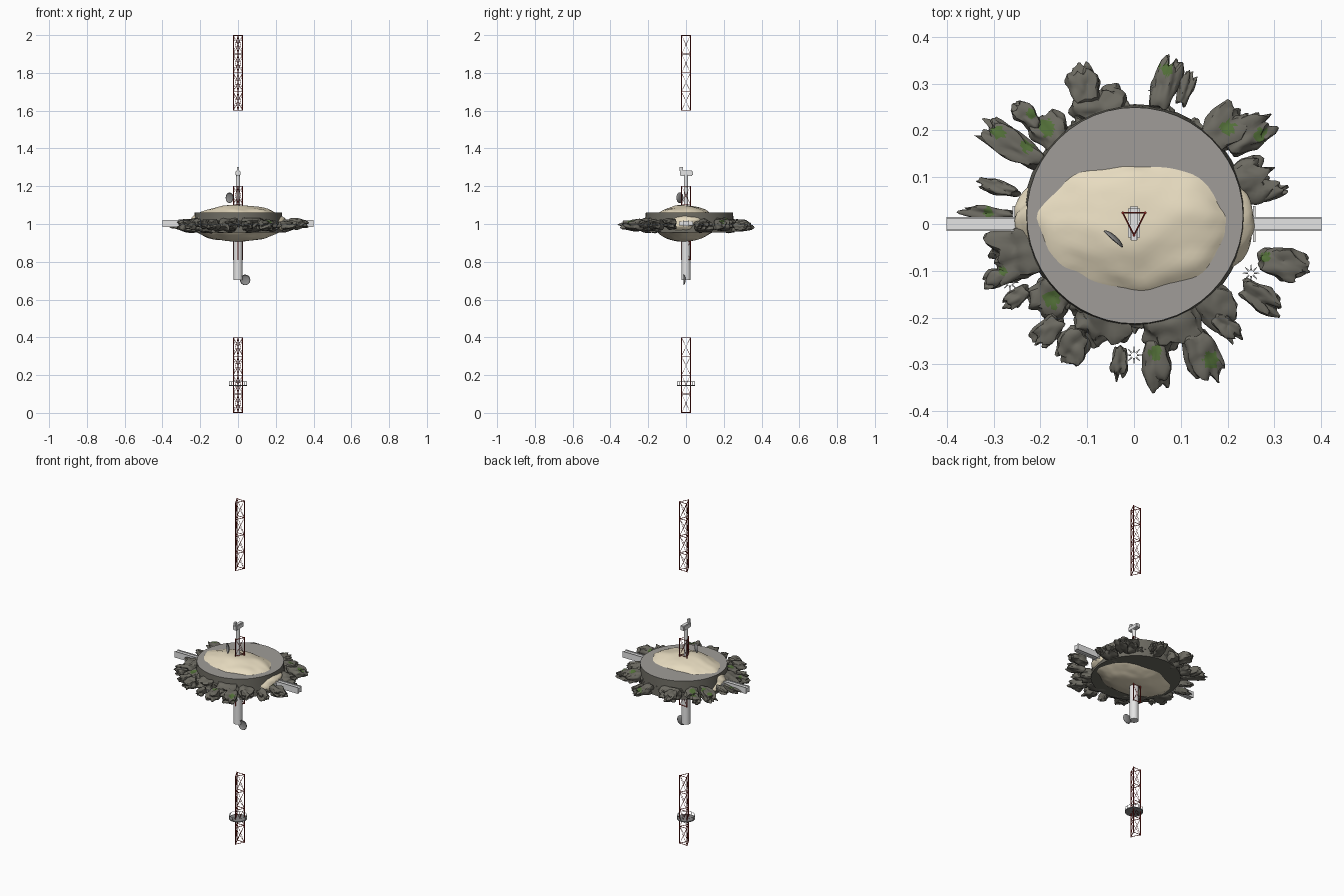
import bpy, bmesh, math, random
from mathutils import Vector, Matrix, noise

random.seed(7)
if "Cube" in bpy.data.objects:
    bpy.data.objects.remove(bpy.data.objects["Cube"])


def material(name, r, g, b):
    m = bpy.data.materials.new(name)
    m.use_nodes = True
    m.diffuse_color = (r, g, b, 1)
    m.node_tree.nodes["Principled BSDF"].inputs["Base Color"].default_value = (r, g, b, 1)
    return m


SAND = material("sand", 0.82, 0.73, 0.54)
GRAVEL = material("gravel grey", 0.35, 0.335, 0.315)
ROCK = material("dark rock", 0.15, 0.144, 0.12)
MOSS = material("moss green", 0.085, 0.16, 0.04)
STEEL = material("light steel", 0.78, 0.78, 0.78)
GREY = material("mid grey", 0.25, 0.25, 0.25)
RED = material("mast red", 0.27, 0.02, 0.015)
WHITE = material("white", 0.95, 0.95, 0.95)


def finish(bm, name, *mats, smooth_angle=0):
    bmesh.ops.recalc_face_normals(bm, faces=bm.faces)
    for f in bm.faces:
        f.smooth = smooth_angle > 0
    mesh = bpy.data.meshes.new(name)
    bm.to_mesh(mesh)
    bm.free()
    if smooth_angle:
        mesh.set_sharp_from_angle(angle=math.radians(smooth_angle))
    for m in mats:
        mesh.materials.append(m)
    ob = bpy.data.objects.new(name, mesh)
    bpy.context.collection.objects.link(ob)
    return ob


def add_box(bm, centre, size):
    bmesh.ops.create_cube(bm, size=1, matrix=Matrix.Translation(centre) @ Matrix.Diagonal((*size, 1)))


def rod(bm, a, b, r, tip=None, sides=12):
    a, b = Vector(a), Vector(b)
    d = b - a
    mat = Matrix.Translation((a + b) / 2) @ d.to_track_quat('Z', 'Y').to_matrix().to_4x4()
    bmesh.ops.create_cone(bm, cap_ends=True, segments=sides, radius1=r,
                          radius2=r if tip is None else tip, depth=d.length, matrix=mat)


def ring_point(radius, turn, z):
    return Vector((radius * math.cos(turn), radius * math.sin(turn), z))


# Lattice mast sections on a triangular plan
def mast(name, z0, z1, bays):
    bm = bmesh.new()
    corners = [Vector((-0.024, 0.024, 0)), Vector((0.024, 0.024, 0)), Vector((0, -0.024, 0))]
    up = Vector((0, 0, 1))
    step = (z1 - z0) / bays
    for i, p in enumerate(corners):
        q = corners[(i + 1) % 3]
        rod(bm, p + up * z0, p + up * z1, 0.0028)
        for k in range(bays + 1):
            low = z0 + k * step
            inset = min(max(low, z0 + 0.002), z1 - 0.002)
            rod(bm, p + up * inset, q + up * inset, 0.0016)
            if k < bays:
                rod(bm, p + up * low, q + up * (low + step), 0.0009)
                rod(bm, q + up * low, p + up * (low + step), 0.0009)
    return finish(bm, name, RED, smooth_angle=40)


mast("lower_mast", 0, 0.4, 4)
mast("middle_mast", 0.81, 1.2, 4)
mast("upper_mast", 1.6, 2, 4)

# Round service platform with railing
bm = bmesh.new()
rod(bm, (0, 0, 0.143), (0, 0, 0.148), 0.048, sides=32)
finish(bm, "platform_deck", GREY, smooth_angle=40)
bm = bmesh.new()
for i in range(16):
    a, b = (math.tau * k / 16 for k in (i, i + 1))
    rod(bm, ring_point(0.047, a, 0.165), ring_point(0.047, b, 0.165), 0.001)
    if i % 2 == 0:
        rod(bm, ring_point(0.047, a, 0.145), ring_point(0.047, a, 0.165), 0.001)
finish(bm, "platform_railing", GREY, smooth_angle=40)

# Rocky disc with a gravel top
bm = bmesh.new()
bmesh.ops.create_cone(bm, cap_ends=True, segments=48, radius1=0.238, radius2=0.231, depth=0.105,
                      matrix=Matrix.Translation((0.002, 0.018, 1.0075)))
bm.normal_update()
for f in bm.faces:
    f.material_index = 0 if f.normal.z > 0.9 else 1
finish(bm, "rocky_disc", GRAVEL, ROCK, smooth_angle=40)

# Lumpy sand core through the disc
bm = bmesh.new()
bmesh.ops.create_icosphere(bm, subdivisions=5, radius=1)
for v in bm.verts:
    n = noise.noise(v.co * 2.2) * 0.08 + noise.noise(v.co * 5 + Vector((3, 1, 2))) * 0.025
    scale = 1 + n
    v.co = Vector((v.co.x * 0.252 * scale, v.co.y * 0.164 * scale - 0.006, 1.003 + v.co.z * 0.096 * (1 + n * 0.7)))
finish(bm, "sand_core", SAND, smooth_angle=60)

# Jagged rocks around the rim: bearing, inner radius, outer radius, width
ROCKS = [
    (77, .24, .37, .065), (69, .27, .35, .035), (107, .2, .31, .13), (110, .27, .365, .075),
    (132, .2, .32, .09), (135, .29, .365, .05), (147, .23, .395, .065), (176, .25, .38, .035),
    (165, .25, .35, .035), (194, .18, .32, .12), (201, .27, .35, .045), (212, .26, .335, .04),
    (222, .18, .29, .1), (231, .25, .335, .055), (243, .25, .335, .075), (253, .17, .28, .13),
    (264, .26, .34, .04), (279, .25, .365, .065), (290, .17, .29, .14), (297, .26, .385, .08),
    (315, .18, .3, .09), (312, .26, .34, .045), (330, .26, .37, .06), (345, .27, .39, .075),
    (20, .19, .325, .105), (13, .25, .34, .035), (47, .22, .34, .09), (38, .25, .375, .075)]

# Moss patches on top of the rocks: x, y, radius
MOSS_SPOTS = [
    (.07, .33, .014), (-.185, .205, .016), (-.23, .165, .012), (-.29, .195, .014), (-.31, .025, .012),
    (-.22, .235, .01), (-.175, -.16, .018), (.045, -.275, .014), (.165, -.29, .017), (.2, .205, .016),
    (.27, .19, .014), (-.28, -.1, .01), (.28, -.07, .01)]


def is_mossy(face):
    c = face.calc_center_median()
    ragged = 1 + noise.noise(c * 120) * 0.5
    return face.normal.z > 0.2 and any(math.hypot(c.x - x, c.y - y) < r * ragged for x, y, r in MOSS_SPOTS)


def rock(bm, bearing, inner, outer, width):
    part = bmesh.new()
    bmesh.ops.create_icosphere(part, subdivisions=4, radius=1)
    seed = Vector((bearing, width * 50, 0))
    thick = min(0.082, 0.026 + width * 0.5)
    for v in part.verts:
        p = v.co.copy()
        # Blocky lump with a narrow root and a notched, splintered tip
        square = max(abs(p.x), abs(p.y), abs(p.z)) ** -0.6
        lump = square * (1 + noise.noise(p * 1.5 + seed) * 0.4)
        taper = 0.9 + 0.25 * p.x - 0.45 * max(p.x - 0.3, 0)
        jag = noise.noise(Vector((0, p.y * 2.4, p.z * 1.6)) + seed) * 0.75 * max(p.x, 0)
        v.co = Vector((p.x * lump + jag, p.y * lump * taper, p.z * lump * (0.9 - 0.3 * p.x)))
    xs, ys, zs = ([v.co[k] for v in part.verts] for k in range(3))

    def fit(value, values, size):
        return ((value - min(values)) / (max(values) - min(values)) - 0.5) * size

    turn = Matrix.Rotation(math.radians(bearing + random.uniform(-6, 6)), 3, 'Z')
    place = ring_point((inner + outer) / 2, math.radians(bearing), 0.99 + random.uniform(-0.004, 0.012))
    for v in part.verts:
        c = v.co
        v.co = turn @ Vector((fit(c.x, xs, outer - inner), fit(c.y, ys, width), fit(c.z, zs, thick))) + place
    part.normal_update()
    for f in part.faces:
        f.material_index = 1 if is_mossy(f) else 0
    mesh = bpy.data.meshes.new("rock_part")
    part.to_mesh(mesh)
    part.free()
    bm.from_mesh(mesh)
    bpy.data.meshes.remove(mesh)


bm = bmesh.new()
for entry in ROCKS:
    rock(bm, *entry)
finish(bm, "rim_rocks", ROCK, MOSS, smooth_angle=32)

# Boulders tucked under the rim, leaving the sand open at both ends
bm = bmesh.new()
for bearing in range(0, 360, 15):
    if abs(math.sin(math.radians(bearing))) > 0.55:
        rock(bm, bearing, 0.17, 0.25 + 0.015 * math.sin(math.radians(bearing)), 0.07)
finish(bm, "rim_boulders", ROCK, MOSS, smooth_angle=32)

# Side beams: two flanges joined by a web, with mounting plates
for side, label in ((1, "left"), (-1, "right")):
    bm = bmesh.new()
    for y in (-0.0135, 0.0135):
        add_box(bm, (side * 0.31, y, 1.002), (0.18, 0.003, 0.036))
    add_box(bm, (side * 0.31, 0, 1.002), (0.18, 0.024, 0.026))
    finish(bm, label + "_beam", STEEL)
    bm = bmesh.new()
    add_box(bm, (side * 0.257, 0, 1.002), (0.006, 0.076, 0.02))
    finish(bm, label + "_beam_plate", STEEL)

# Central posts and the sensor head
for name, z0, z1, radius in (("lower_post", 0.703, 0.94, 0.0245), ("upper_post", 1.06, 1.26, 0.0115)):
    bm = bmesh.new()
    rod(bm, (0, 0, z0), (0, 0, z1), radius, sides=24)
    finish(bm, name, STEEL, smooth_angle=40)
bm = bmesh.new()
add_box(bm, (0, 0.002, 1.269), (0.026, 0.07, 0.028))
bmesh.ops.bevel(bm, geom=bm.edges[:], offset=0.004, segments=2, affect='EDGES')
add_box(bm, (0, -0.026, 1.291), (0.012, 0.018, 0.02))
finish(bm, "sensor_head", STEEL, smooth_angle=50)


# Shallow dishes
def dish(name, centre, facing):
    bm = bmesh.new()
    bmesh.ops.create_uvsphere(bm, u_segments=24, v_segments=12, radius=0.027)
    bmesh.ops.bisect_plane(bm, geom=bm.verts[:] + bm.edges[:] + bm.faces[:], plane_co=(0, 0, 0),
                           plane_no=(0, 0, 1), clear_outer=True)
    aim = Vector(facing).to_track_quat('Z', 'Y').to_matrix().to_4x4()
    bm.transform(Matrix.Translation(centre) @ aim @ Matrix.Diagonal((1, 1, 0.35, 1)))
    ob = finish(bm, name, GREY, smooth_angle=50)
    ob.modifiers.new("thickness", 'SOLIDIFY').thickness = 0.002


dish("lower_dish", (0.038, -0.012, 0.705), (0, -1, 0))
dish("upper_dish", (-0.045, -0.033, 1.14), (-0.66, -0.75, 0))

# White spark bursts between the rocks
bm = bmesh.new()
for x, y in ((0.048, 0.285), (0.25, -0.105), (-0.265, -0.125), (0, -0.28)):
    hub = Vector((x, y, 1))
    for i in range(8):
        turn = math.tau * i / 8
        rod(bm, hub + ring_point(0.006, turn, 0), hub + ring_point(0.018, turn, 0), 0.002, 0.0006)
finish(bm, "spark_bursts", WHITE, smooth_angle=50)
